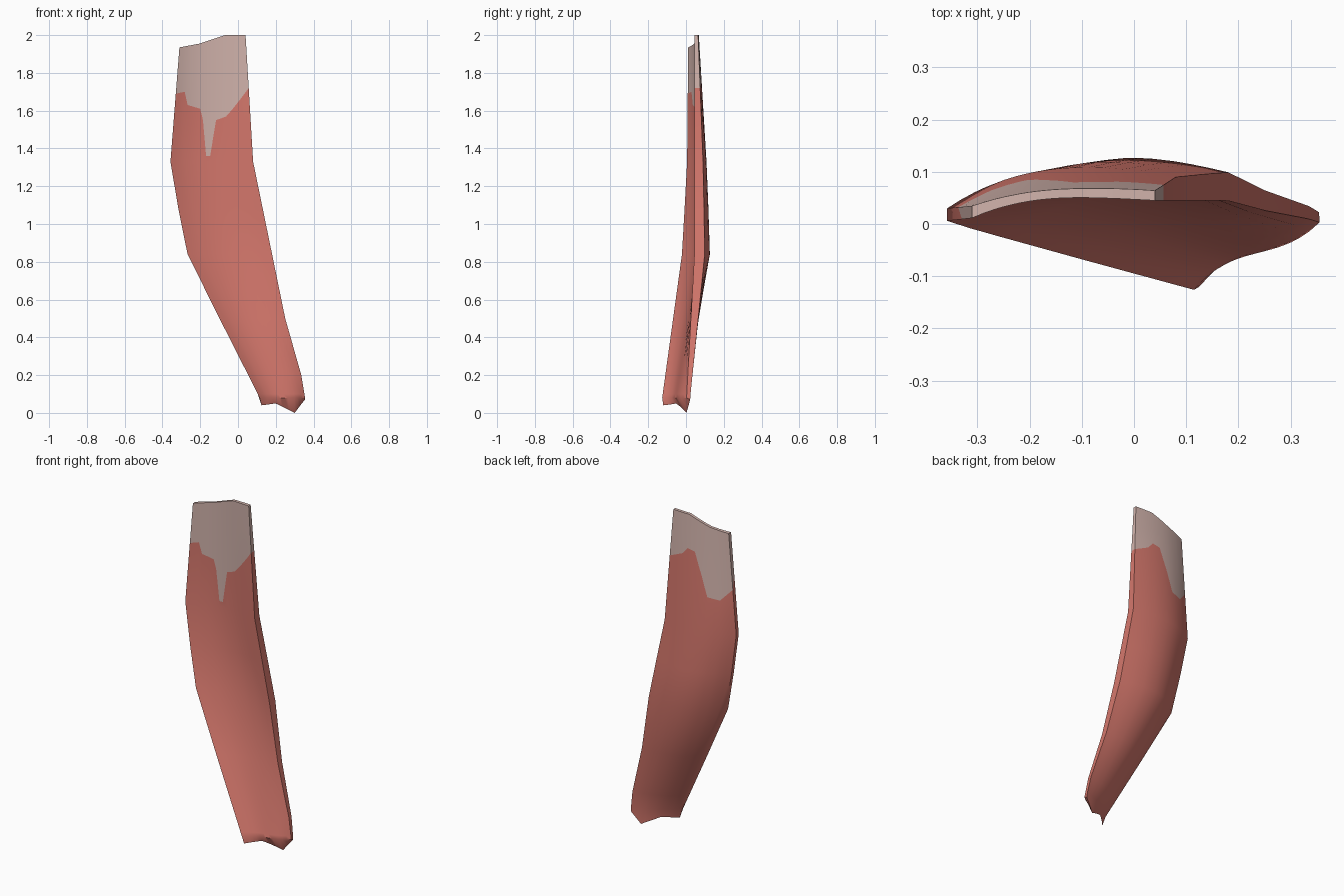
import bpy, math

if "Cube" in bpy.data.objects:
    bpy.data.objects.remove(bpy.data.objects["Cube"])


def material(name, rgb):
    m = bpy.data.materials.new(name)
    m.diffuse_color = (*rgb, 1)
    m.use_nodes = True
    m.node_tree.nodes["Principled BSDF"].inputs["Base Color"].default_value = m.diffuse_color
    return m


def lerp(keys, t):
    """Piecewise linear lookup in [(t, value), ...] with rising t."""
    if t <= keys[0][0]:
        return keys[0][1]
    for (a, va), (b, vb) in zip(keys, keys[1:]):
        if t <= b:
            return va + (vb - va) * (t - a) / (b - a)
    return keys[-1][1]


def cubic(v, u):
    """Smooth curve through four evenly spaced values."""
    p = (0, 1 / 3, 2 / 3, 1)
    total = 0
    for i in range(4):
        w = v[i]
        for j in range(4):
            if j != i:
                w *= (u - p[j]) / (p[i] - p[j])
        total += w
    return total


# Outline seen from the front
LEFT = [(0.0, 0.135), (0.08, 0.115), (0.83, -0.265), (1.3, -0.36), (2.0, -0.305)]
RIGHT = [(0.0, 0.35), (0.08, 0.355), (0.2, 0.335), (0.5, 0.25), (1.33, 0.08), (2.0, 0.04)]

# Depth across the strip at four heights, left to right
DEPTH = {
    "front": [(0.08, (-0.126, -0.068, -0.045, 0.003)), (0.85, (-0.02, 0.04, 0.062, 0.045)),
              (1.33, (0.006, 0.058, 0.066, 0.045)), (2.0, (0.012, 0.044, 0.05, 0.045))],
    "back": [(0.08, (-0.12, -0.052, -0.008, 0.022)), (0.85, (0.0, 0.108, 0.127, 0.1)),
             (1.33, (0.03, 0.095, 0.108, 0.09)), (2.0, (0.035, 0.06, 0.068, 0.064))],
}
# Ragged top and bottom ends, and ragged colour border on each side
TOP = [(0, 1.935), (0.3, 1.955), (0.68, 2.0), (1, 2.0)]
BOTTOM = {"front": [(0, 0.08), (1, 0.08)],
          "back": [(0, 0.04), (0.33, 0.05), (0.77, 0.0), (1, 0.07)]}
BORDER = {
    "front": [(0, 1.69), (0.12, 1.70), (0.17, 1.63), (0.34, 1.61), (0.38, 1.55), (0.43, 1.36),
              (0.48, 1.36), (0.55, 1.55), (0.69, 1.57), (1, 1.72)],
    "back": [(0, 1.60), (0.17, 1.53), (0.34, 1.54), (0.43, 1.66), (0.55, 1.79), (0.69, 1.80),
             (0.77, 1.76), (1, 1.72)],
}
COLS = [0, 0.06, 0.12, 0.17, 0.25, 0.3, 0.34, 0.38, 0.43, 0.48, 0.55, 0.62, 0.68, 0.77, 0.84, 0.92, 1]


def point(side, u, z):
    l, r = lerp(LEFT, z), lerp(RIGHT, z)
    y = cubic([lerp([(k, v[i]) for k, v in DEPTH[side]], z) for i in range(4)], u)
    return (l + (r - l) * u, y, z)


# Vertices: front and back skins, rows following the colour border
verts, faces, mats = [], [], []
n = len(COLS)
rows = 10
for side in ("front", "back"):
    for k in range(rows):
        for u in COLS:
            top, border = lerp(TOP, u), lerp(BORDER[side], u)
            z = (top, (top + border) / 2, border, 1.33, 1.08, 0.84, 0.5, 0.2, 0.1,
                 lerp(BOTTOM[side], u))[k]
            verts.append(point(side, u, z))


def f(k, i):
    return k * n + i


def b(k, i):
    return rows * n + k * n + i


def add(face, k):
    faces.append(face)
    mats.append(0 if k < 2 else 1)


for k in range(rows - 1):
    for i in range(n - 1):
        add((f(k, i), f(k + 1, i), f(k + 1, i + 1), f(k, i + 1)), k)
        add((b(k, i), b(k, i + 1), b(k + 1, i + 1), b(k + 1, i)), k)
    # Side rims
    add((f(k, 0), b(k, 0), b(k + 1, 0), f(k + 1, 0)), k)
    add((f(k, n - 1), f(k + 1, n - 1), b(k + 1, n - 1), b(k, n - 1)), k)
# End caps
for i in range(n - 1):
    add((f(0, i), f(0, i + 1), b(0, i + 1), b(0, i)), 0)
    add((f(rows - 1, i), b(rows - 1, i), b(rows - 1, i + 1), f(rows - 1, i + 1)), rows)

mesh = bpy.data.meshes.new("curved_strip")
mesh.from_pydata(verts, [], faces)
mesh.materials.append(material("pale pink grey", (0.64, 0.45, 0.41)))
mesh.materials.append(material("muted red", (0.66, 0.185, 0.15)))
for poly, m in zip(mesh.polygons, mats):
    poly.material_index = m
strip = bpy.data.objects.new("curved_strip", mesh)
bpy.context.collection.objects.link(strip)
bpy.context.view_layer.objects.active = strip
strip.select_set(True)
bpy.ops.object.shade_smooth_by_angle(angle=math.radians(40))
